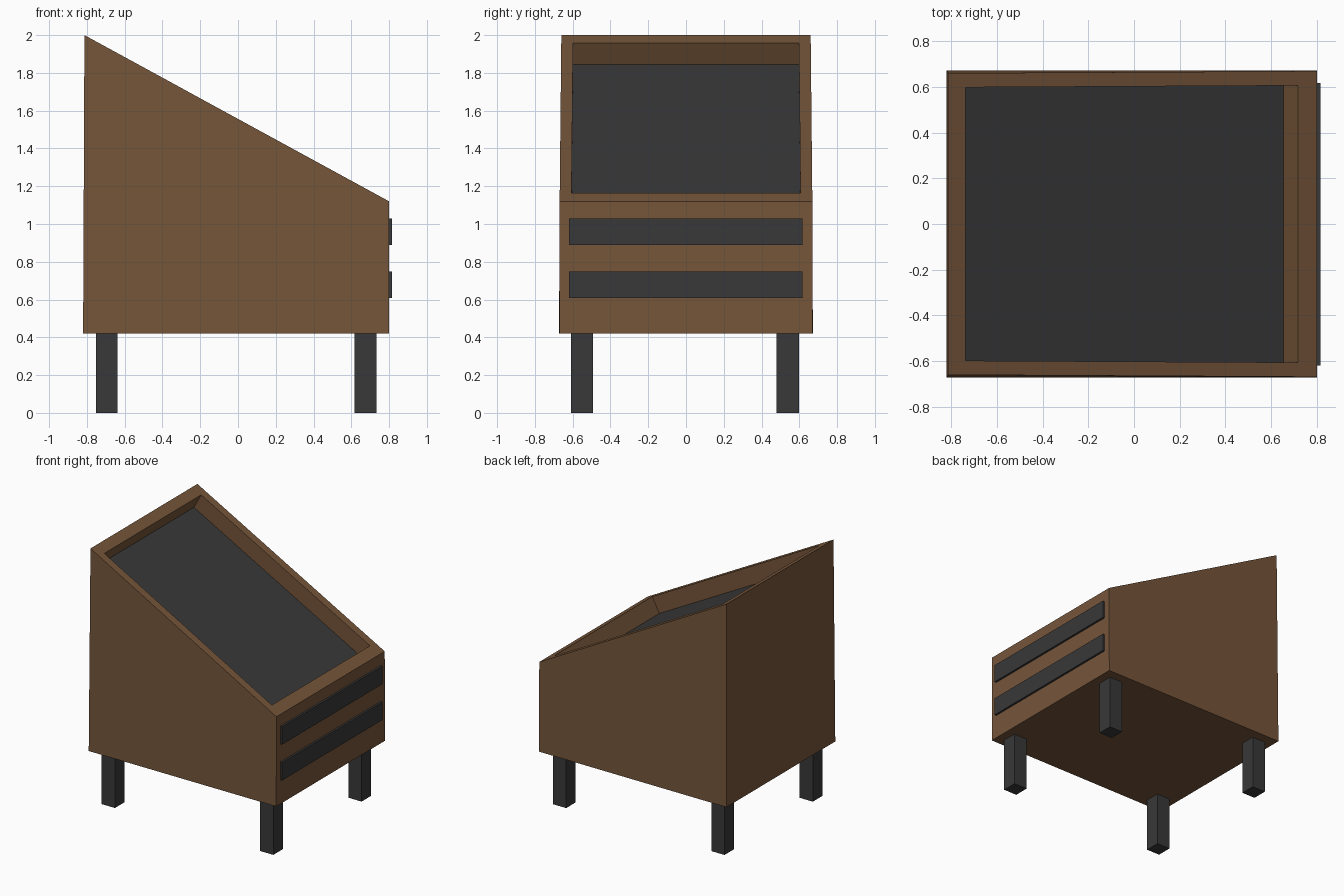
import bpy, bmesh
from mathutils import Vector

if "Cube" in bpy.data.objects:
    bpy.data.objects.remove(bpy.data.objects["Cube"])


def material(name, rgb):
    mat = bpy.data.materials.new(name)
    mat.diffuse_color = (*rgb, 1)
    mat.use_nodes = True
    mat.node_tree.nodes["Principled BSDF"].inputs["Base Color"].default_value = mat.diffuse_color
    return mat


brown = material("brown_wood", (0.18, 0.092, 0.042))
dark = material("dark_grey", (0.04, 0.04, 0.04))


def finish(name, bm, *mats):
    bmesh.ops.recalc_face_normals(bm, faces=bm.faces)
    mesh = bpy.data.meshes.new(name)
    bm.to_mesh(mesh)
    bm.free()
    for mat in mats:
        mesh.materials.append(mat)
    obj = bpy.data.objects.new(name, mesh)
    bpy.context.collection.objects.link(obj)
    return obj


def box(name, lo, hi, mat):
    bm = bmesh.new()
    bmesh.ops.create_cube(bm, size=1)
    lo, hi = Vector(lo), Vector(hi)
    for v in bm.verts:
        v.co = (lo + hi) / 2 + v.co * (hi - lo)
    return finish(name, bm, mat)


# Cabinet: side profile (x, z, half width), slightly tapered towards the top
profile = [(-0.82, 0.42, 0.672), (0.80, 0.42, 0.671),
           (0.80, 1.12, 0.669), (-0.813, 2.0, 0.66)]
bm = bmesh.new()
near = [bm.verts.new((x, -w, z)) for x, z, w in profile]
far = [bm.verts.new((x, w, z)) for x, z, w in profile]
bm.faces.new(near)
bm.faces.new(far[::-1])
for i in range(4):
    j = (i + 1) % 4
    side = bm.faces.new((near[i], far[i], far[j], near[j]))
    if i == 2:
        slope = side
bmesh.ops.recalc_face_normals(bm, faces=bm.faces)

# Rim around the sloped opening
bmesh.ops.inset_individual(bm, faces=[slope], thickness=0.05)
for v in slope.verts:
    x, w = (0.717, 0.606) if v.co.x > 0 else (-0.737, 0.598)
    v.co = (x, w if v.co.y > 0 else -w, 2.0 - (x + 0.813) * 0.88 / 1.613)

# Recessed dark panel, sunk square to the slope
slope.normal_update()
sink = slope.normal * -0.13
bmesh.ops.inset_individual(bm, faces=[slope], thickness=0.0)
bmesh.ops.translate(bm, verts=slope.verts, vec=sink)
slope.material_index = 1
finish("cabinet", bm, brown, dark)

# Front drawer strips
for name, z in (("lower_strip", 0.608), ("upper_strip", 0.888)):
    box(name, (0.78, -0.62, z), (0.816, 0.617, z + 0.14), dark)

# Legs
for xn, x in (("left", -0.752), ("right", 0.617)):
    for yn, y in (("front", -0.61), ("back", 0.48)):
        box(f"{yn}_{xn}_leg", (x, y, 0), (x + 0.115, y + 0.118, 0.425), dark)
